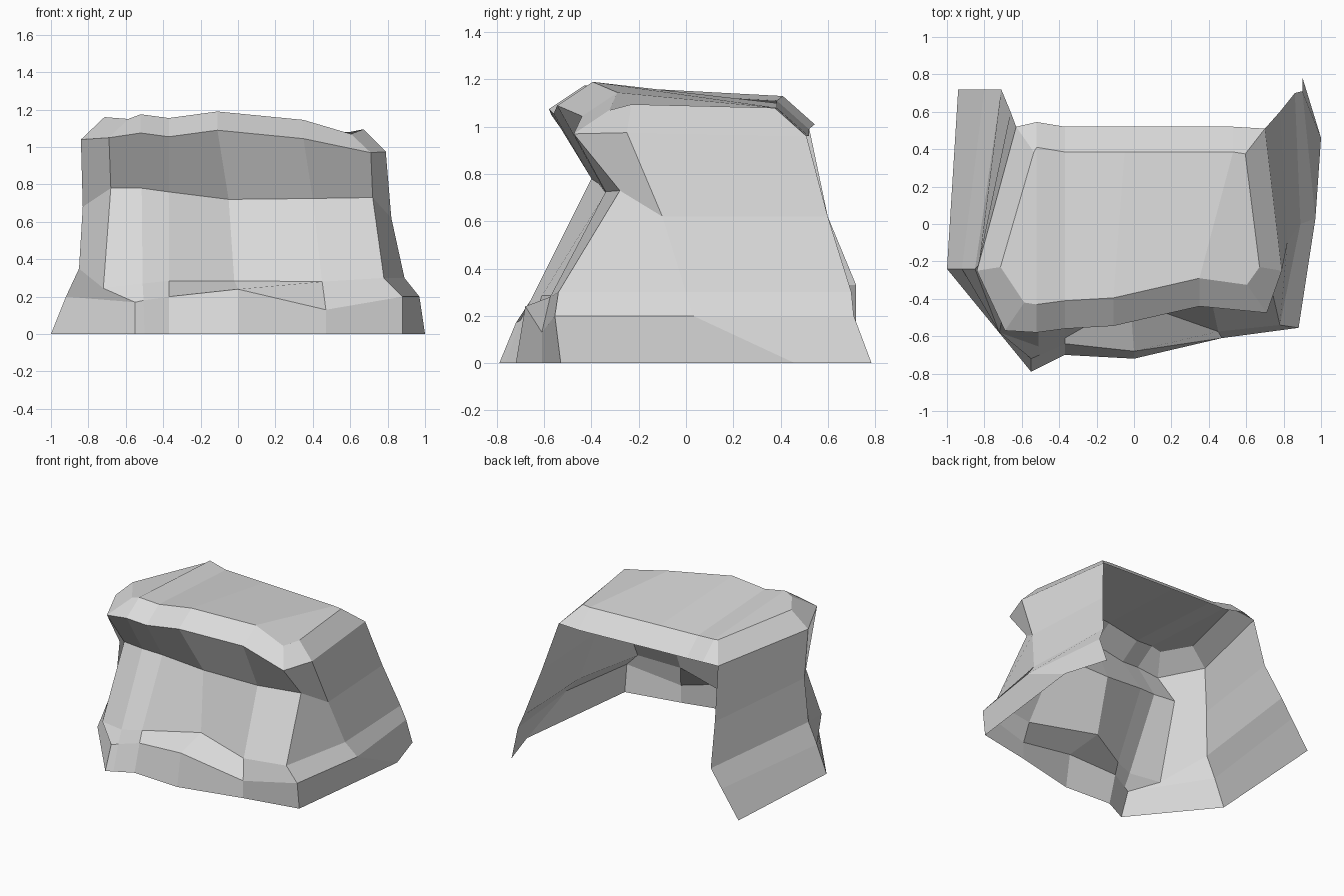
import bpy
import bmesh

cube = bpy.data.objects.get("Cube")
if cube:
    bpy.data.objects.remove(cube)

stone = bpy.data.materials.new("pale grey stone")
stone.use_nodes = True
stone.diffuse_color = (0.7, 0.7, 0.7, 1)
stone.node_tree.nodes["Principled BSDF"].inputs["Base Color"].default_value = stone.diffuse_color

bm = bmesh.new()


def section(x, y, z):
    """Upright wall section from ground to lip; a pair of x values is spread evenly."""
    if len(x) == 2:
        x = [x[0] + (x[1] - x[0]) * i / (len(y) - 1) for i in range(len(y))]
    return [bm.verts.new(p) for p in zip(x, y, [0] + z)]


def skin(first, second, closed=False):
    """Bridge two rows of equal length with quads."""
    count = len(first)
    for i in range(count if closed else count - 1):
        j = (i + 1) % count
        bm.faces.new((first[i], second[i], second[j], first[j]))


# Right side wall: open back edge, then the side crease
right_back = section([-.94, -.80, -.71, -.66, -.63], [.72, .72, .72, .6, .52], [.2, .33, .62, 1])
right_side = section([-1, -.92, -.85, -.83, -.84], [-.24, -.24, -.24, -.22, -.25], [.2, .35, .68, 1.04])

# Front wall: foot, rim, ledge (deepest in the middle), recessed neck, overhanging lip
front = [
    section([-.55, -.55, -.72, -.68, -.69], [-.79, -.72, -.58, -.38, -.57], [.17, .245, .78, 1.05]),
    section([-.5, -.52], [-.765, -.70, -.655, -.4, -.58], [.18, .27, .78, 1.075]),
    section([-.37, -.37], [-.70, -.64, -.61, -.37, -.56], [.2, .285, .76, 1.055]),
    section([0, 0, -.02, -.05, -.11], [-.72, -.68, -.41, -.34, -.545], [.24, .285, .72, 1.09]),
    section([.47, .47, .45, .4, .35], [-.61, -.61, -.575, -.34, -.44], [.13, .28, .725, 1.045]),
    section([.88, .88, .78, .72, .71], [-.53, -.555, -.54, -.28, -.475], [.2, .3, .73, .97]),
]

# Left side wall: side crease, then the open back edge
left_side = section([1, .97, .89, .82, .79], [.46, .03, 0, -.1, -.25], [.2, .3, .62, .975])
left_back = section([.9, .9, .86, .78, .70], [.785, .71, .7, .6, .51], [.2, .3, .62, .96])

walls = [right_back, right_side] + front + [left_side, left_back]
for a, b in zip(walls, walls[1:]):
    skin(a, b)

# Back rim closes the lip into a ring
rim = [bm.verts.new(p) for p in ((.53, .52, .96), (-.05, .52, .98), (-.37, .52, .99), (-.52, .545, 1.01))]
lip = [wall[-1] for wall in walls] + rim

# Crown: the lip drawn inward and raised to make the sloped shoulder
crown = []
for v in lip:
    x, y, z = v.co
    pull = 1 if abs(x) < .6 else .85
    if y < -.3:
        inset, lift = .15, .1
    elif y > .3:
        inset, lift = -.135, .12
    else:
        inset, lift = .02, .12
    crown.append(bm.verts.new((x * pull, y + inset, z + lift)))
skin(lip, crown, closed=True)

# Flat top: strips running front to back, with a fan-shaped facet at each end
front_edge = crown[3:7]
back_edge = crown[:-5:-1]
skin(front_edge, back_edge)
bm.faces.new([crown[-1]] + crown[:4])
bm.faces.new(crown[6:11])

bmesh.ops.recalc_face_normals(bm, faces=bm.faces)
if sum((f.calc_center_median().z - .5) * f.normal.z * f.calc_area() for f in bm.faces) < 0:
    bmesh.ops.reverse_faces(bm, faces=bm.faces)

mesh = bpy.data.meshes.new("rock_shell")
bm.to_mesh(mesh)
bm.free()
mesh.materials.append(stone)
rock = bpy.data.objects.new("rock_shell", mesh)
bpy.context.collection.objects.link(rock)
